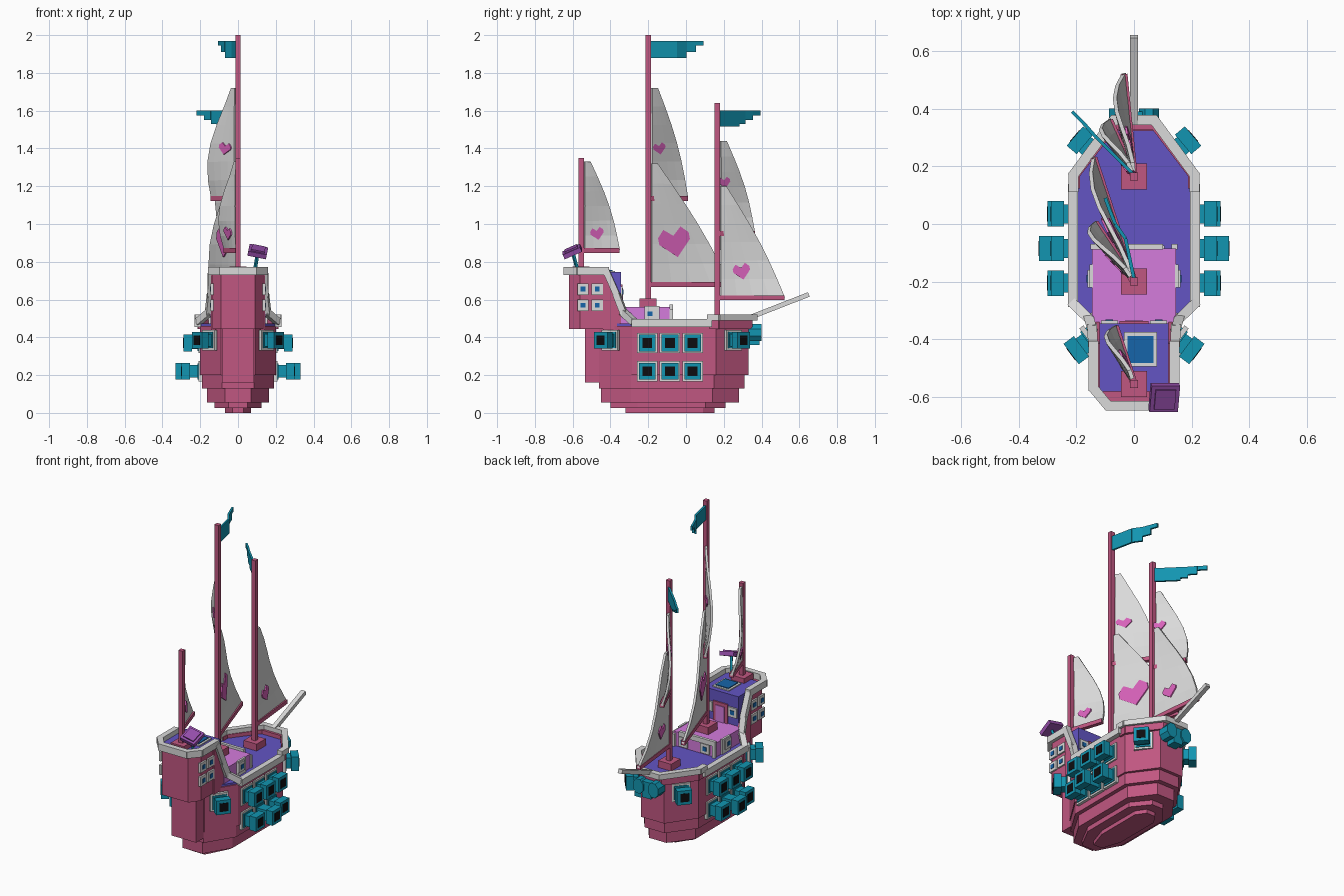
import bpy, bmesh, math
from mathutils import Vector

old = bpy.data.objects.get("Cube")
if old:
    bpy.data.objects.remove(old, do_unlink=True)


def material(name, r, g, b):
    m = bpy.data.materials.new(name)
    m.use_nodes = True
    m.diffuse_color = (r, g, b, 1)
    m.node_tree.nodes["Principled BSDF"].inputs["Base Color"].default_value = (r, g, b, 1)
    return m


ROSE = material("rose wood", 0.53, 0.095, 0.22)
TEAL = material("teal", 0.006, 0.30, 0.44)
WHITE = material("off white", 0.70, 0.70, 0.70)
VIOLET = material("violet deck", 0.125, 0.09, 0.55)
LILAC = material("lilac roof", 0.66, 0.20, 0.72)
HEART = material("heart pink", 0.68, 0.12, 0.49)
PURPLE = material("purple", 0.30, 0.075, 0.40)
BLUE = material("window blue", 0.008, 0.13, 0.40)
BLACK = material("black", 0.004, 0.004, 0.005)


def build(name, mat, solids):
    """Join closed solids, each a (verts, faces) pair, into one object."""
    bm = bmesh.new()
    for verts, faces in solids:
        vs = [bm.verts.new(v) for v in verts]
        for f in faces:
            bm.faces.new([vs[i] for i in f])
    bmesh.ops.recalc_face_normals(bm, faces=bm.faces)
    me = bpy.data.meshes.new(name)
    bm.to_mesh(me)
    bm.free()
    me.materials.append(mat)
    ob = bpy.data.objects.new(name, me)
    bpy.context.collection.objects.link(ob)
    return ob


def loft(low, high):
    n = len(low)
    sides = [(i, (i + 1) % n, (i + 1) % n + n, i + n) for i in range(n)]
    return low + high, sides + [tuple(range(n)), tuple(range(n, 2 * n))]


def plan(half, z0, z1):
    """Extrude a plan, given as its +x half from stern to bow, up z."""
    pts = half + [(-x, y) for x, y in reversed(half)]
    return loft([(x, y, z0) for x, y in pts], [(x, y, z1) for x, y in pts])


def beam(a, b, w, h):
    a, b = Vector(a), Vector(b)
    d = (b - a).normalized()
    s = d.cross(Vector((0, 0, 1)))
    s = s.normalized() if s.length > 0.01 else Vector((1, 0, 0))
    u = s.cross(d)
    q = [s * i * w / 2 + u * j * h / 2 for i, j in ((-1, -1), (1, -1), (1, 1), (-1, 1))]
    return loft([a + o for o in q], [b + o for o in q])


def box(x0, x1, y0, y1, z0, z1):
    ym = (y0 + y1) / 2
    zm = (z0 + z1) / 2
    return beam(((x0 + x1) / 2, y0, zm), ((x0 + x1) / 2, y1, zm), x1 - x0, z1 - z0)


def rail(pts, w, h):
    """Beams along a 3D path on both sides of the ship, lapped at corners."""
    out = []
    for s in (1, -1):
        p = [Vector((s * x, y, z)) for x, y, z in pts]
        for a, b in zip(p, p[1:]):
            e = (b - a).normalized() * w * 0.25
            out.append(beam(a - e, b + e, w, h))
    return out


def hull_plan(w, y0, y1, stern, bow):
    return [(stern, y0), (w, y0 + 0.42 * w + 0.09), (w, y1 - 0.85 * w), (bow, y1)]


# Hull: stepped layers widening upward
build("hull", ROSE, [
    plan(hull_plan(0.07, -0.32, 0.15, 0.03, 0.03), 0, 0.025),
    plan(hull_plan(0.125, -0.40, 0.21, 0.05, 0.04), 0.025, 0.055),
    plan(hull_plan(0.165, -0.45, 0.28, 0.07, 0.06), 0.055, 0.13),
    plan(hull_plan(0.19, -0.46, 0.31, 0.085, 0.07), 0.13, 0.2),
    plan(hull_plan(0.2, -0.46, 0.33, 0.09, 0.08), 0.2, 0.46)])
build("stern_post", ROSE, [box(-0.085, 0.085, -0.535, -0.40, 0.16, 0.45)])
build("main_deck", VIOLET, [plan(hull_plan(0.195, -0.45, 0.325, 0.09, 0.075), 0.46, 0.472)])

# Rails of the main deck and raised bow
build("bow_bulwark", ROSE, rail([(0.2, 0.13, 0.47), (0.2, 0.17, 0.47), (0.07, 0.34, 0.47), (0, 0.34, 0.47)], 0.025, 0.05))
build("bow_rail", WHITE, rail([(0.21, 0.12, 0.505), (0.21, 0.17, 0.505), (0.07, 0.36, 0.505), (0, 0.36, 0.505)], 0.035, 0.033))
build("waist_rail", WHITE, rail([(0.212, -0.28, 0.476), (0.212, 0.13, 0.476)], 0.034, 0.04))
build("bowsprit", WHITE, [beam((0, 0.35, 0.51), (0, 0.65, 0.627), 0.028, 0.025)])

# Stern castle with sloping side walls
build("stern_castle", ROSE, [plan([(0.09, -0.62), (0.135, -0.56), (0.135, -0.43)], 0.445, 0.735)])
slope = [(-0.44, 0.44), (-0.29, 0.44), (-0.31, 0.5), (-0.36, 0.6), (-0.415, 0.735), (-0.44, 0.735)]
build("castle_side_walls", ROSE, [
    loft([(s * 0.12, y, z) for y, z in slope], [(s * 0.142, y, z) for y, z in slope]) for s in (1, -1)])
build("castle_room", VIOLET, [box(-0.12, 0.12, -0.58, -0.345, 0.46, 0.745)])
build("castle_rail", WHITE, rail([(0, -0.63, 0.752), (0.09, -0.63, 0.752), (0.14, -0.57, 0.752), (0.14, -0.415, 0.752)], 0.034, 0.042))
build("stair_rail", WHITE, rail([(0.142, -0.42, 0.745), (0.145, -0.365, 0.62), (0.155, -0.33, 0.53), (0.207, -0.28, 0.485)], 0.034, 0.035))
build("hatch_frame", WHITE, [box(-0.035, 0.08, -0.495, -0.375, 0.74, 0.752)])
build("hatch", BLUE, [box(-0.022, 0.067, -0.482, -0.388, 0.75, 0.757)])
build("castle_door", ROSE, [box(-0.05, 0.05, -0.35, -0.337, 0.56, 0.68)])
build("castle_door_panel", LILAC, [box(-0.03, 0.03, -0.34, -0.333, 0.56, 0.66)])

# Middle cabin
build("cabin", LILAC, [box(-0.145, 0.145, -0.345, -0.085, 0.47, 0.56)])
build("cabin_trim", WHITE, [
    box(-0.15, 0.1, -0.088, -0.07, 0.545, 0.575), box(-0.15, -0.13, -0.088, -0.07, 0.47, 0.55),
    box(0.13, 0.15, -0.088, -0.07, 0.47, 0.55), box(-0.155, -0.142, -0.22, -0.14, 0.47, 0.565),
    box(0.142, 0.155, -0.22, -0.14, 0.47, 0.565)])


# Windows
def plate(c, n, size, t):
    c, n = Vector(c), Vector(n).normalized()
    return beam(c - n * t, c + n * t, size, size)


spots = []
for s in (1, -1):
    spots += [((s * 0.137, y, z), (s, 0, 0)) for y in (-0.545, -0.47) for z in (0.57, 0.655)]
    spots += [((s * 0.154, -0.19, 0.525), (s, 0, 0)), ((s * 0.075, -0.083, 0.51), (0, 1, 0)),
              ((s * 0.085, -0.343, 0.64), (0, 1, 0))]
build("window_frames", WHITE, [plate(c, n, 0.06, 0.008) for c, n in spots])
build("window_panes", BLUE, [plate(c, n, 0.026, 0.011) for c, n in spots])

# Cannons: broadside rows and angled corner pairs
frames, guns, bores = [], [], []


def cannon(pos, direction, length):
    p, d = Vector(pos), Vector(direction).normalized()
    frames.append(plate(p, d, 0.108, 0.009))
    guns.append(beam(p, p + d * length, 0.066, 0.066))
    guns.append(plate(p, d, 0.085, 0.014))
    guns.append(beam(p + d * (length - 0.045), p + d * length, 0.088, 0.088))
    bores.append(plate(p + d * length, d, 0.052, 0.002))


for s in (1, -1):
    for y in (-0.205, -0.085, 0.035):
        mid = y == -0.085
        cannon((s * 0.2, y, 0.37), (s, 0, 0), 0.088)
        cannon((s * 0.2, y, 0.22), (s, 0, 0), 0.13 if mid else 0.1)
    cannon((s * 0.15, -0.40, 0.385), (s, -0.75, 0), 0.085)
    cannon((s * 0.14, 0.25, 0.385), (s, 0.85, 0), 0.085)
build("gun_port_frames", WHITE, frames)
build("cannons", TEAL, guns)
build("cannon_bores", BLACK, bores)

# Figurehead scrolls on the bow
scrolls = []
for s in (1, -1):
    ring = [(s * 0.052 + 0.038 * math.cos(a), 0.425 + 0.048 * math.sin(a))
            for a in (math.tau * (i + 0.5) / 8 for i in range(8))]
    scrolls.append(loft([(x, 0.33, z) for x, z in ring], [(x, 0.40, z) for x, z in ring]))
scrolls.append(box(-0.03, 0.03, 0.33, 0.39, 0.36, 0.46))
build("figurehead", TEAL, scrolls)

# Masts
masts = {"mizzen": (-0.555, 0.73, 1.35), "main": (-0.2, 0.56, 2.0), "fore": (0.165, 0.47, 1.64)}
for name, (y, z0, z1) in masts.items():
    build(name + "_mast", ROSE, [beam((0, y, z0), (0, y, z1), 0.028, 0.028),
                                 box(-0.045, 0.045, y - 0.045, y + 0.045, z0, z0 + 0.045)])

heart_half = [(0, -0.5), (0.5, 0), (0.5, 0.22), (0.28, 0.45), (0, 0.2)]
heart = heart_half + [(-x, z) for x, z in heart_half[3:0:-1]]


def sail(name, y0, end, zb, zt, centre, size):
    """Billowed triangular sail, its boom and its heart patch."""
    xe, ye = end

    def sx(y, z):
        u, v = (y - y0) / (ye - y0), (z - zb) / (zt - zb)
        return xe * u - 0.06 * u * math.sin(math.pi * min(max(v, 0), 1))

    cols, rows = 4, 6
    grid = []
    for j in range(rows + 1):
        v = j / rows
        z = zb + (zt - zb) * v
        width = (ye - y0 - 0.045) * (1 - v) + 0.03 + 0.02 * math.sin(math.pi * v)
        for i in range(cols + 1):
            y = y0 + 0.018 + width * i / cols
            grid.append((sx(y, z), y, z))
    n = cols + 1
    quads = [(a, a + 1, a + n + 1, a + n) for a in (j * n + i for j in range(rows) for i in range(cols))]
    ob = build(name + "_sail", WHITE, [(grid, quads)])
    mod = ob.modifiers.new("thickness", "SOLIDIFY")
    mod.thickness, mod.offset = 0.014, 0
    build(name + "_boom", ROSE, [beam((0, y0, zb), (xe, ye, zb), 0.025, 0.025)])
    c, s = math.cos(0.2), math.sin(0.2)
    pts = [(centre[0] + size * (c * a - s * b), centre[1] + size * (s * a + c * b)) for a, b in heart]
    build(name + "_heart", HEART, [loft([(sx(y, z) - 0.015, y, z) for y, z in pts],
                                        [(sx(y, z) + 0.015, y, z) for y, z in pts])])


sail("mizzen", -0.555, (-0.065, -0.355), 0.86, 1.33, (-0.47, 0.95), 0.07)
sail("main_lower", -0.2, (-0.14, 0.23), 0.68, 1.32, (-0.06, 0.905), 0.165)
sail("main_upper", -0.2, (-0.135, 0.005), 1.135, 1.72, (-0.14, 1.4), 0.065)
sail("fore_lower", 0.165, (-0.035, 0.52), 0.61, 1.2, (0.295, 0.75), 0.09)
sail("fore_upper", 0.165, (-0.085, 0.36), 0.95, 1.44, (0.205, 1.22), 0.06)


# Pennants with stepped tails
def pennant(name, pts, top, drops):
    build(name, TEAL, [beam((*a, top - h / 2), (*b, top - h / 2), 0.012, h)
                       for a, b, h in zip(pts, pts[1:], drops)])


pennant("main_pennant", [(0, -0.19), (-0.03, -0.05), (-0.065, 0.0), (-0.085, 0.05), (-0.1, 0.09)],
        1.97, (0.09, 0.09, 0.06, 0.025))
pennant("fore_pennant", [(0, 0.17), (-0.11, 0.28), (-0.14, 0.31), (-0.175, 0.35), (-0.215, 0.39)],
        1.6, (0.085, 0.07, 0.05, 0.025))

# Tilted lamp plate on the stern rail
build("lamp_post", TEAL, [beam((0.09, -0.575, 0.76), (0.105, -0.6, 0.85), 0.014, 0.014)])
up = Vector((0.2, -0.45, 1)).normalized()
side = Vector((1, 0, -0.2)).normalized()
fwd = up.cross(side)
for name, size, lift, mat in (("lamp_plate", 0.05, 0, PURPLE), ("lamp_top", 0.036, 0.008, PURPLE)):
    mid = Vector((0.105, -0.602, 0.855)) + up * lift
    low = [mid + side * i * size + fwd * j * size - up * 0.014 for i, j in ((-1, -1), (1, -1), (1, 1), (-1, 1))]
    build(name, mat, [loft(low, [p + up * 0.026 for p in low])])
